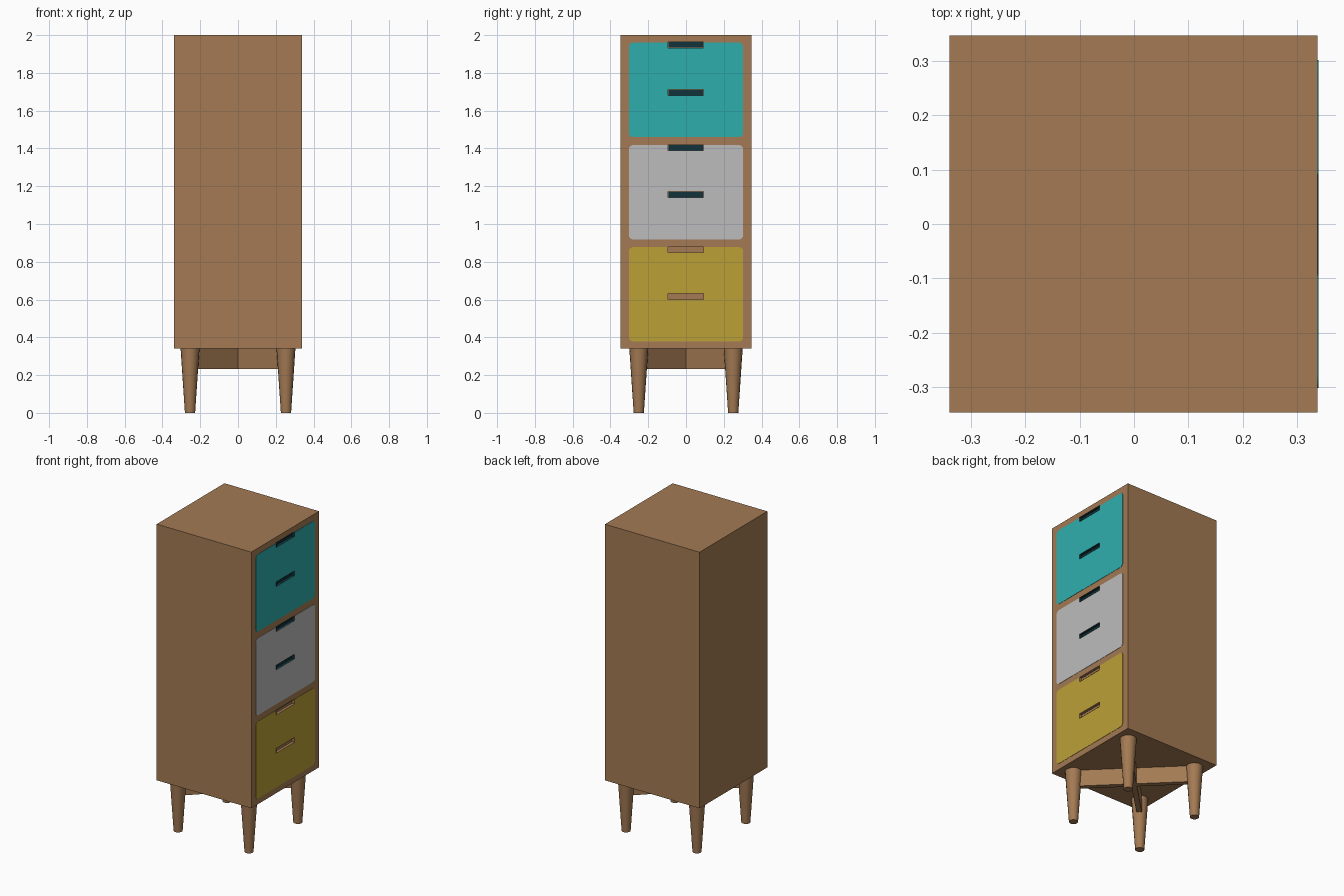
import bpy, bmesh, math
from mathutils import Matrix, Vector

if "Cube" in bpy.data.objects:
    bpy.data.objects.remove(bpy.data.objects["Cube"])


def material(name, rgb):
    m = bpy.data.materials.new(name)
    lin = [((c / 255 + 0.055) / 1.055) ** 2.4 for c in rgb]
    m.diffuse_color = (*lin, 1)
    m.use_nodes = True
    m.node_tree.nodes["Principled BSDF"].inputs["Base Color"].default_value = m.diffuse_color
    return m


WOOD = material("wood brown", (163, 122, 83))
TEAL = material("teal", (47, 174, 174))
GREY = material("light grey", (189, 188, 189))
YELLOW = material("mustard yellow", (187, 160, 54))
DARK = material("dark slot", (17, 50, 58))


def finish(bm, name, mat):
    me = bpy.data.meshes.new(name)
    bm.to_mesh(me)
    bm.free()
    ob = bpy.data.objects.new(name, me)
    bpy.context.collection.objects.link(ob)
    me.materials.append(mat)
    return ob


def box(name, lo, hi, mat, corner=0.0, open_front=False):
    """Box between two corners; optional rounding of the edges along x."""
    lo, hi = Vector(lo), Vector(hi)
    bm = bmesh.new()
    bmesh.ops.create_cube(bm, size=1)
    for v in bm.verts:
        v.co = (lo + hi) / 2 + v.co * (hi - lo)
    if corner:
        edges = [e for e in bm.edges
                 if abs(e.verts[0].co.x - e.verts[1].co.x) > 1e-5]
        bmesh.ops.bevel(bm, geom=edges, offset=corner, segments=4,
                        profile=0.5, affect='EDGES')
    if open_front:
        bmesh.ops.delete(bm, geom=[f for f in bm.faces if f.normal.x > 0.9],
                         context='FACES')
        bmesh.ops.reverse_faces(bm, faces=bm.faces[:])
    return finish(bm, name, mat)


def cut(target, cutter):
    mod = target.modifiers.new("cut", 'BOOLEAN')
    mod.operation = 'DIFFERENCE'
    mod.solver = 'EXACT'
    mod.object = cutter


# cabinet body, drawers on the +x side
W, D, FACE = 0.34, 0.347, 0.338
body = box("cabinet_body", (-W, -D, 0.34), (FACE, D, 2.0), WOOD)

# drawer fronts with two finger slots each
drawers = [("top", 1.46, TEAL, DARK, (1.933, 1.68)),
           ("middle", 0.918, GREY, DARK, (1.388, 1.14)),
           ("bottom", 0.378, YELLOW, WOOD, (0.848, 0.60))]
for name, z, mat, slot_mat, slots in drawers:
    front = box(name + "_drawer_front", (FACE - 0.003, -0.302, z),
                (W, 0.302, z + 0.5), mat, corner=0.022)
    for i, sz in enumerate(slots):
        lo, hi = (0.322, -0.094, sz), (W, 0.092, sz + 0.031)
        cutter = box(f"{name}_slot_cutter_{i}", lo, (W + 0.05, hi[1], hi[2]), slot_mat)
        cutter.hide_render = True
        cutter.hide_viewport = True
        cut(body, cutter)
        cut(front, cutter)
        # slot lining, open towards the drawer face
        e = 0.001
        box(f"{name}_slot_lining_{i}", (lo[0] + e, lo[1] + e, lo[2] + e),
            (W, hi[1] - e, hi[2] - e), slot_mat, open_front=True)

# tapered round legs
for sx in (-1, 1):
    for sy in (-1, 1):
        bm = bmesh.new()
        bmesh.ops.create_cone(bm, cap_ends=True, segments=16, radius1=0.027,
                              radius2=0.05, depth=0.34,
                              matrix=Matrix.Translation((sx * 0.254, sy * 0.25, 0.17)))
        for f in bm.faces:
            f.smooth = abs(f.normal.z) < 0.9
        for e in bm.edges:
            e.smooth = all(f.smooth for f in e.link_faces)
        finish(bm, f"leg_{'right' if sx > 0 else 'left'}_{'back' if sy > 0 else 'front'}", WOOD)

# crossed braces between the legs
for name, s in (("brace_a", 1), ("brace_b", -1)):
    ob = box(name, (-0.34, -0.016, 0.233), (0.34, 0.016, 0.34), WOOD)
    ob.data.transform(Matrix.Rotation(s * math.atan2(0.25, 0.254), 4, 'Z'))
